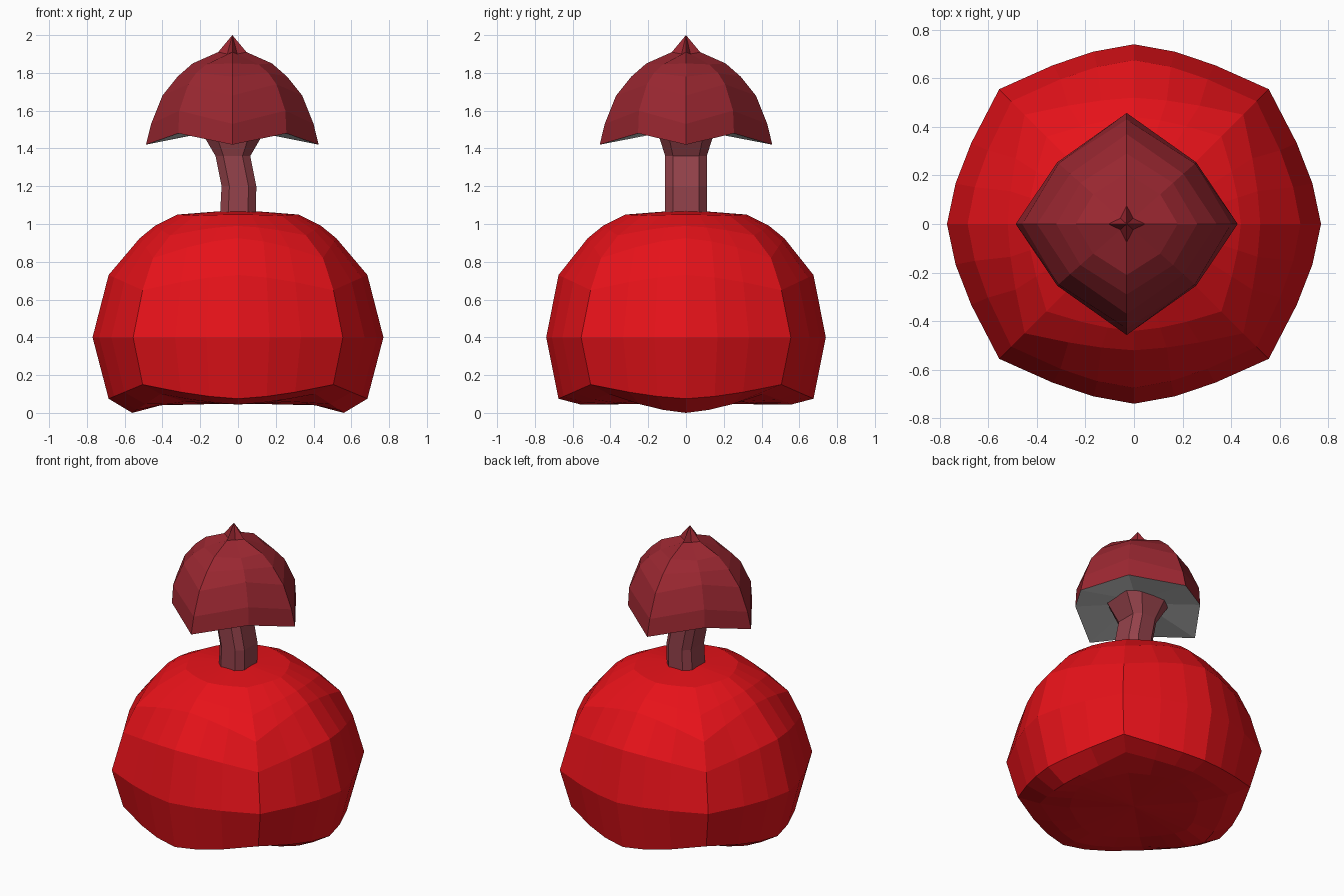
import bpy
import math

if "Cube" in bpy.data.objects:
    bpy.data.objects.remove(bpy.data.objects["Cube"])


def material(name, rgb):
    m = bpy.data.materials.new(name)
    m.diffuse_color = (*rgb, 1)
    m.use_nodes = True
    m.node_tree.nodes["Principled BSDF"].inputs["Base Color"].default_value = m.diffuse_color
    return m


def loft(name, rings, bottom=None, top=None, mat=None):
    """Skin equal-sized rings (bottom to top), closing ends to a point if given."""
    n = len(rings[0])
    verts = [p for r in rings for p in r]
    faces = []
    for k in range(len(rings) - 1):
        for i in range(n):
            j = (i + 1) % n
            a, b = k * n, (k + 1) * n
            faces.append((a + i, a + j, b + j, b + i))
    if bottom:
        verts.append(bottom)
        faces += [((i + 1) % n, i, len(verts) - 1) for i in range(n)]
    if top:
        verts.append(top)
        a = (len(rings) - 1) * n
        faces += [(a + i, a + (i + 1) % n, len(verts) - 1) for i in range(n)]
    me = bpy.data.meshes.new(name)
    me.from_pydata(verts, [], faces)
    me.update()
    ob = bpy.data.objects.new(name, me)
    bpy.context.collection.objects.link(ob)
    if mat:
        me.materials.append(mat)
    return ob


red = material("bright_red", (0.80, 0.006, 0.01))
maroon = material("maroon", (0.32, 0.02, 0.03))
dusty = material("dusty_red", (0.30, 0.055, 0.07))


# Body: bulging rounded block, each ring swells from corner to side middle
def body_ring(mid_x, mid_y, z_x, z_y, corner, z_corner):
    pts = []
    for side in range(4):
        mid, z_mid = (mid_x, z_x) if side % 2 == 0 else (mid_y, z_y)
        ang = side * math.pi / 2
        c, s = round(math.cos(ang)), round(math.sin(ang))
        for t in (-1, -0.6, -0.3, 0, 0.3, 0.6):
            f = abs(t) ** 1.5
            u = mid + (corner - mid) * f
            v = corner * t
            z = z_mid + (z_corner - z_mid) * f
            pts.append((c * u - s * v, s * u + c * v, z))
    return pts


body_profile = [
    (0.42, 0.42, 0.04, 0.045, 0.28, 0.06),
    (0.56, 0.56, 0.00, 0.045, 0.41, 0.10),
    (0.685, 0.675, 0.075, 0.075, 0.505, 0.15),
    (0.77, 0.74, 0.40, 0.40, 0.555, 0.40),
    (0.685, 0.675, 0.73, 0.73, 0.505, 0.65),
    (0.52, 0.52, 0.925, 0.925, 0.45, 0.82),
    (0.44, 0.44, 0.99, 0.99, 0.36, 0.94),
    (0.32, 0.32, 1.05, 1.05, 0.23, 1.045),
]
loft("body", [body_ring(*r) for r in body_profile],
     (0, 0, 0.05), (0, 0, 1.075), red)


# Stem: leaning eight-sided post flaring under the cap
def stem_ring(cx, hx, hy, z):
    outline = [(1, -.63), (1, .63), (.55, 1), (-.55, 1),
               (-1, .63), (-1, -.63), (-.55, -1), (.55, -1)]
    return [(cx + hx * x, hy * y, z) for x, y in outline]


stem_profile = [(0, .095, .11, 1.05), (0.005, .092, .11, 1.2),
                (-.027, .092, .11, 1.36), (-.027, .165, .15, 1.485)]
loft("stem", [stem_ring(*r) for r in stem_profile], mat=dusty)


# Cap: four-cornered umbrella dome with drooping corners
def cap_ring(r, z, d, z_d):
    pts = []
    for i in range(4):
        a = i * math.pi / 2
        c, s = round(math.cos(a)), round(math.sin(a))
        pts.append((-0.03 + r * c, r * s, z))
        pts.append((-0.03 + d * 1.06 * (c - s), d * 0.94 * (s + c), z_d))
    return pts


rim = cap_ring(.457, 1.42, .27, 1.48)
cap_profile = [(.43, 1.53, .265, 1.60), (.37, 1.68, .22, 1.74),
               (.29, 1.78, .18, 1.80), (.21, 1.85, .13, 1.845),
               (.075, 1.91, .025, 1.90)]
loft("cap", [rim] + [cap_ring(*r) for r in cap_profile],
     top=(-0.03, 0, 2.0), mat=maroon)

# Grey underside closing the cap around the stem
inner = cap_ring(.15, 1.485, .10, 1.49)
loft("cap_underside", [inner, rim], bottom=(-0.03, 0, 1.49))
